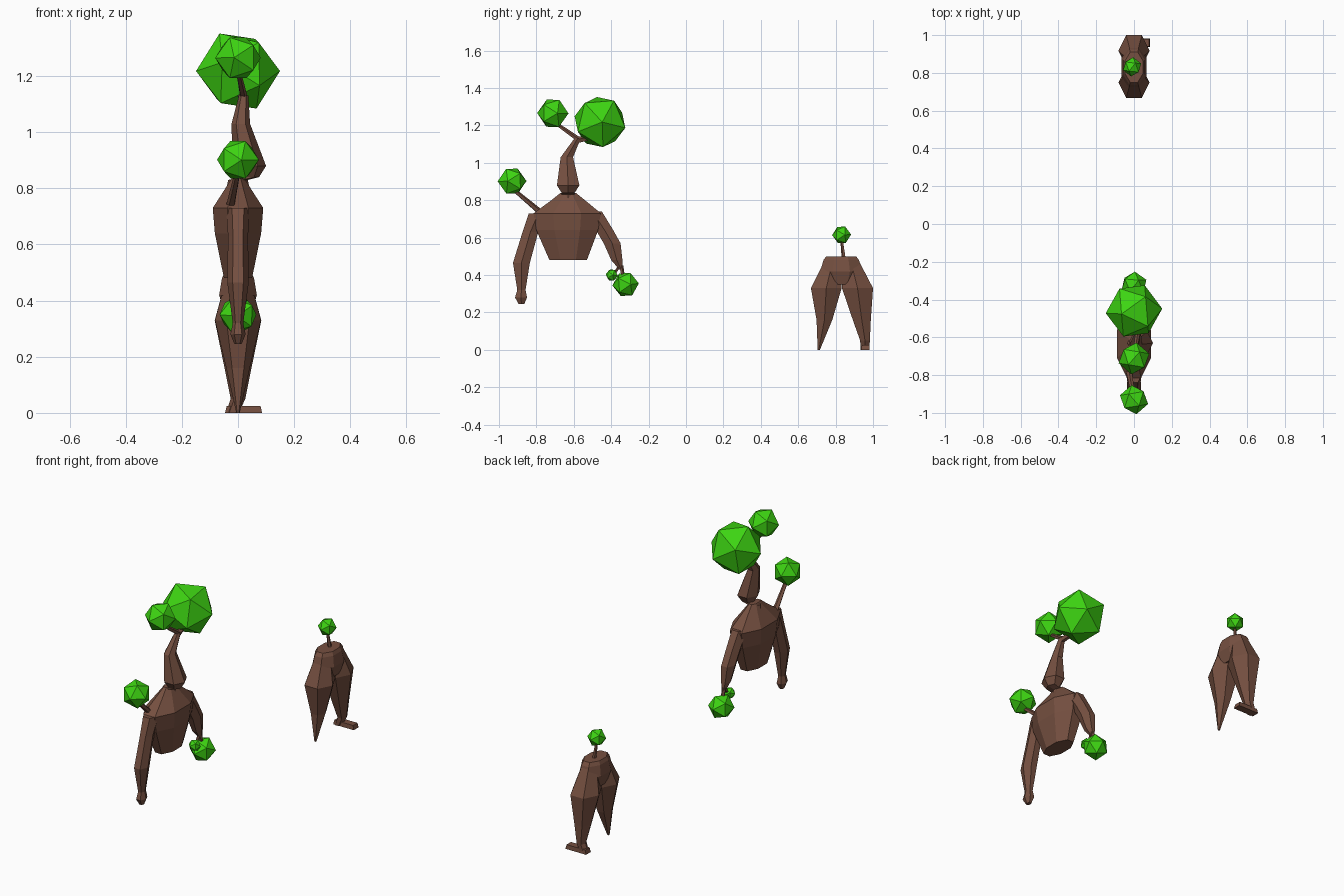
import bpy, bmesh, math
from mathutils import Vector, Matrix

cube = bpy.data.objects.get("Cube")
if cube:
    bpy.data.objects.remove(cube, do_unlink=True)


def material(name, red, green, blue):
    colour = (red, green, blue, 1)
    mat = bpy.data.materials.new(name)
    mat.use_nodes = True
    mat.diffuse_color = colour
    mat.node_tree.nodes["Principled BSDF"].inputs["Base Color"].default_value = colour
    return mat


bark = material("bark brown", .18, .08, .052)
leaf = material("leaf green", .047, .66, .006)


def finish(name, bm, mat):
    bmesh.ops.recalc_face_normals(bm, faces=bm.faces)
    mesh = bpy.data.meshes.new(name)
    bm.to_mesh(mesh)
    bm.free()
    mesh.materials.append(mat)
    part = bpy.data.objects.new(name, mesh)
    bpy.context.collection.objects.link(part)


def ring_outline(sides):
    """Unit polygon with a flat edge towards y, filling its bounding square."""
    step = math.tau / sides
    angles = [math.pi / 2 + step * (i + .5) for i in range(sides)]
    wide = max(math.cos(a) for a in angles)
    deep = max(math.sin(a) for a in angles)
    return [(math.cos(a) / wide, math.sin(a) / deep) for a in angles]


def loft(name, sides, depth, rings):
    """Skin level rings of (z, y, half width, optional x); depth is the x to y ratio."""
    bm = bmesh.new()
    outline = ring_outline(sides)
    loops = []
    for z, y, half, *offset in rings:
        x = sum(offset)
        loops.append([bm.verts.new((x + half * depth * u, y + half * v, z))
                      for u, v in outline])
    for low, high in zip(loops, loops[1:]):
        for i in range(sides):
            bm.faces.new((low[i - 1], low[i], high[i], high[i - 1]))
    bm.faces.new(loops[0])
    bm.faces.new(loops[-1])
    finish(name, bm, bark)


def sprout(name, root, centre, radius, thickness, turn):
    """Tapered twig from the root, carrying an icosahedral ball of leaves."""
    root, centre = Vector(root), Vector(centre)
    tip = centre - Vector((0, 0, radius / 2))
    along = tip - root
    aim = along.to_track_quat('Z', 'Y').to_matrix().to_4x4()
    bm = bmesh.new()
    bmesh.ops.create_cone(bm, cap_ends=True, segments=5, depth=along.length,
                          radius1=thickness, radius2=thickness * .6,
                          matrix=Matrix.Translation((root + tip) / 2) @ aim)
    finish(name + "_branch", bm, bark)

    pole = Matrix.Rotation(math.pi / 2, 4, 'Y')
    spin = Matrix.Rotation(turn, 4, 'Z') @ Matrix.Rotation(turn, 4, 'X')
    bm = bmesh.new()
    bmesh.ops.create_icosphere(bm, subdivisions=1, radius=radius,
                               matrix=Matrix.Translation(centre) @ spin @ pole)
    finish(name + "_leaves", bm, leaf)


# Upper body: torso, head with a jutting chin, and two arms
loft("torso", 8, .5, [(.48, -.63, .1), (.64, -.635, .165), (.73, -.635, .18),
                      (.8, -.63, .09), (.84, -.63, .04)])
loft("head", 6, 1, [(.78, -.63, .045), (.83, -.63, .035), (.84, -.63, .035, .04),
                    (.88, -.63, .06, .04), (1.03, -.637, .033, .01),
                    (1.13, -.58, .017, .02)])
loft("right_arm", 6, .85, [(.245, -.88, .015), (.28, -.882, .032), (.32, -.88, .022),
                           (.465, -.88, .045), (.63, -.832, .042), (.73, -.79, .05)])
loft("left_arm", 6, .85, [(.43, -.347, .01), (.48, -.37, .03), (.57, -.395, .045),
                          (.64, -.435, .046), (.74, -.5, .05)])

# Lower body standing apart: hips, a pointed leg and a leg with a foot
loft("hips", 8, .6, [(.35, .83, .08), (.42, .83, .112), (.48, .83, .095),
                     (.5, .83, .08)])
loft("right_leg", 6, 1, [(0, .71, .006), (.16, .74, .042), (.33, .75, .082),
                         (.48, .785, .042)])
loft("left_leg", 6, 1, [(0, .957, .023, -.02), (.05, .957, .026), (.16, .94, .048),
                        (.33, .917, .083), (.48, .88, .042)])
loft("left_foot", 4, 3, [(0, .96, .022, .02), (.025, .96, .02, .02)])

# Leafy growths
sprout("crown", (.02, -.585, 1.12), (0, -.46, 1.218), .15, .018, .08)
sprout("brow", (.02, -.575, 1.125), (0, -.712, 1.265), .085, .014, .3)
sprout("shoulder", (-.03, -.76, .72), (0, -.93, .902), .078, .017, -.3)
sprout("hand", (0, -.347, .45), (0, -.323, .35), .071, .012, .4)
sprout("finger", (0, -.352, .455), (0, -.397, .4), .034, .009, .2)
sprout("hip", (0, .845, .48), (-.01, .832, .615), .051, .012, .35)
